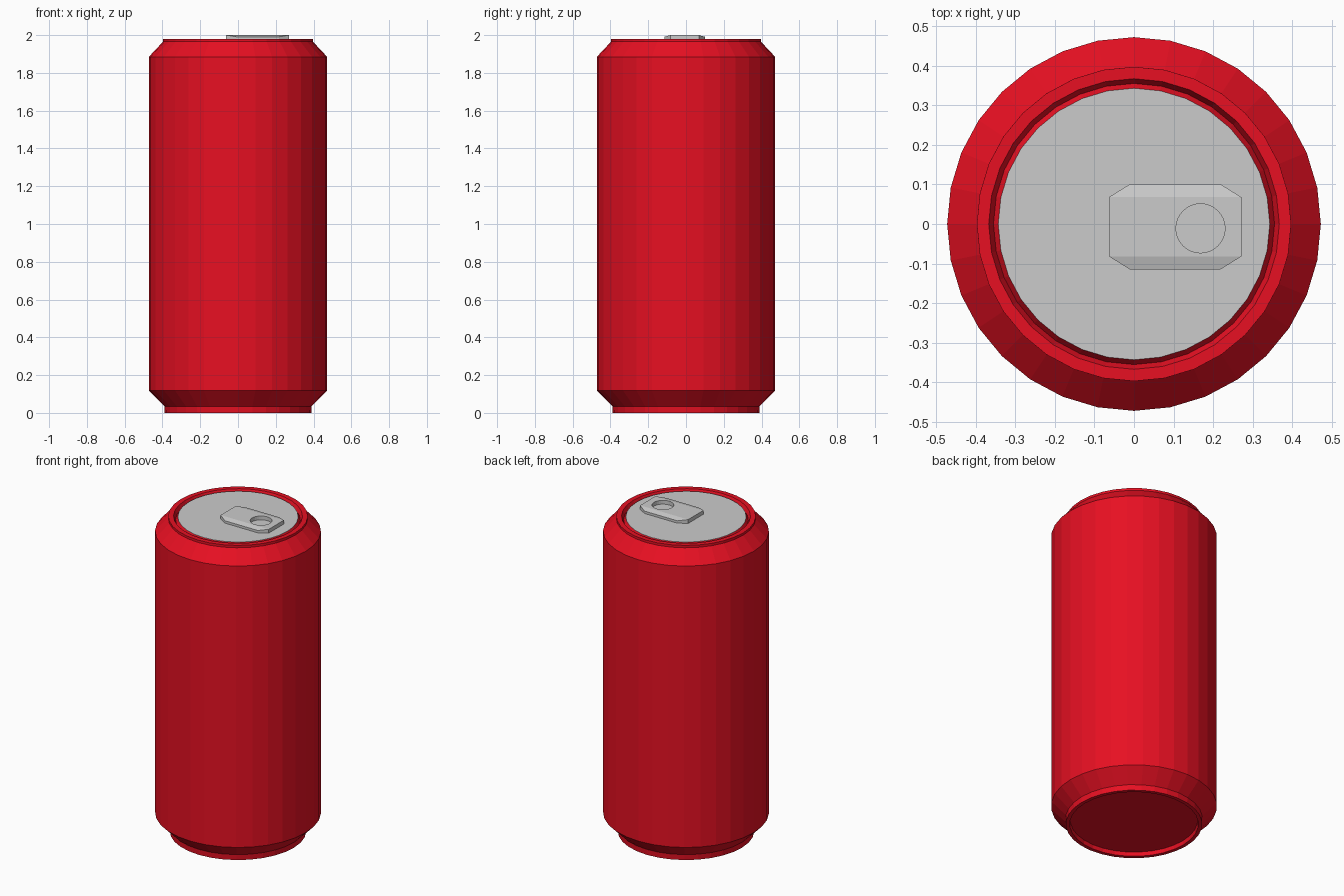
import bpy, bmesh
from math import cos, sin, tau

if "Cube" in bpy.data.objects:
    bpy.data.objects.remove(bpy.data.objects["Cube"])

SIDES = 32

red = bpy.data.materials.new("red_paint")
red.diffuse_color = (0.8, 0.005, 0.016, 1)
red.use_nodes = True
red.node_tree.nodes["Principled BSDF"].inputs["Base Color"].default_value = red.diffuse_color


def add_object(name, bm, material=None):
    bmesh.ops.recalc_face_normals(bm, faces=bm.faces)
    mesh = bpy.data.meshes.new(name)
    bm.to_mesh(mesh)
    bm.free()
    obj = bpy.data.objects.new(name, mesh)
    bpy.context.collection.objects.link(obj)
    if material:
        mesh.materials.append(material)
    return obj


def lathe(name, profile, material=None):
    """Revolve (radius, z) points about z, closing both ends with a disc."""
    bm = bmesh.new()
    rings = [[bm.verts.new((r * cos(tau * i / SIDES), r * sin(tau * i / SIDES), z))
              for i in range(SIDES)] for r, z in profile]
    for a, b in zip(rings, rings[1:]):
        for i in range(SIDES):
            j = (i + 1) % SIDES
            bm.faces.new((a[i], a[j], b[j], b[i]))
    bm.faces.new(rings[0])
    bm.faces.new(rings[-1])
    return add_object(name, bm, material)


# Body: recessed base, foot ring, shoulders, rim and groove around the lid
lathe("can_body", [
    (0.362, 0.025), (0.366, 0.0), (0.388, 0.0), (0.39, 0.035),
    (0.472, 0.118), (0.472, 1.885), (0.397, 1.965), (0.397, 1.98),
    (0.367, 1.98), (0.355, 1.955), (0.343, 1.974)], red)

# Lid: thin grey disc on top of the raised panel
lathe("lid", [(0.343, 1.974), (0.343, 1.976)])

# Pull tab: clipped-corner plate with long edges folded down
x0, x1, y0, y1 = -0.063, 0.271, -0.115, 0.101
cx, cy = 0.053, 0.033
outline = [(x0 + cx, y0), (x1 - cx, y0), (x1, y0 + cy), (x1, y1 - cy),
           (x1 - cx, y1), (x0 + cx, y1), (x0, y1 - cy), (x0, y0 + cy)]
bm = bmesh.new()
top = [bm.verts.new((x, y, 1.991 if y in (y0, y1) else 2.0)) for x, y in outline]
low = [bm.verts.new((x, y, 1.972)) for x, y in outline]
for ids in ((7, 0, 1, 2), (7, 2, 3, 6), (6, 3, 4, 5)):
    bm.faces.new([top[i] for i in ids])
bm.faces.new(low)
for i in range(8):
    j = (i + 1) % 8
    bm.faces.new((top[i], low[i], low[j], top[j]))
tab = add_object("pull_tab", bm)

# Finger hole cut through the tab
bpy.ops.mesh.primitive_cylinder_add(vertices=32, radius=0.062, depth=0.2,
                                    location=(0.168, -0.011, 1.99))
cutter = bpy.context.object
cutter.name = "finger_hole_cutter"
cutter.hide_render = True
cutter.display_type = 'WIRE'
cut = tab.modifiers.new("finger_hole", 'BOOLEAN')
cut.operation = 'DIFFERENCE'
cut.solver = 'EXACT'
cut.object = cutter
